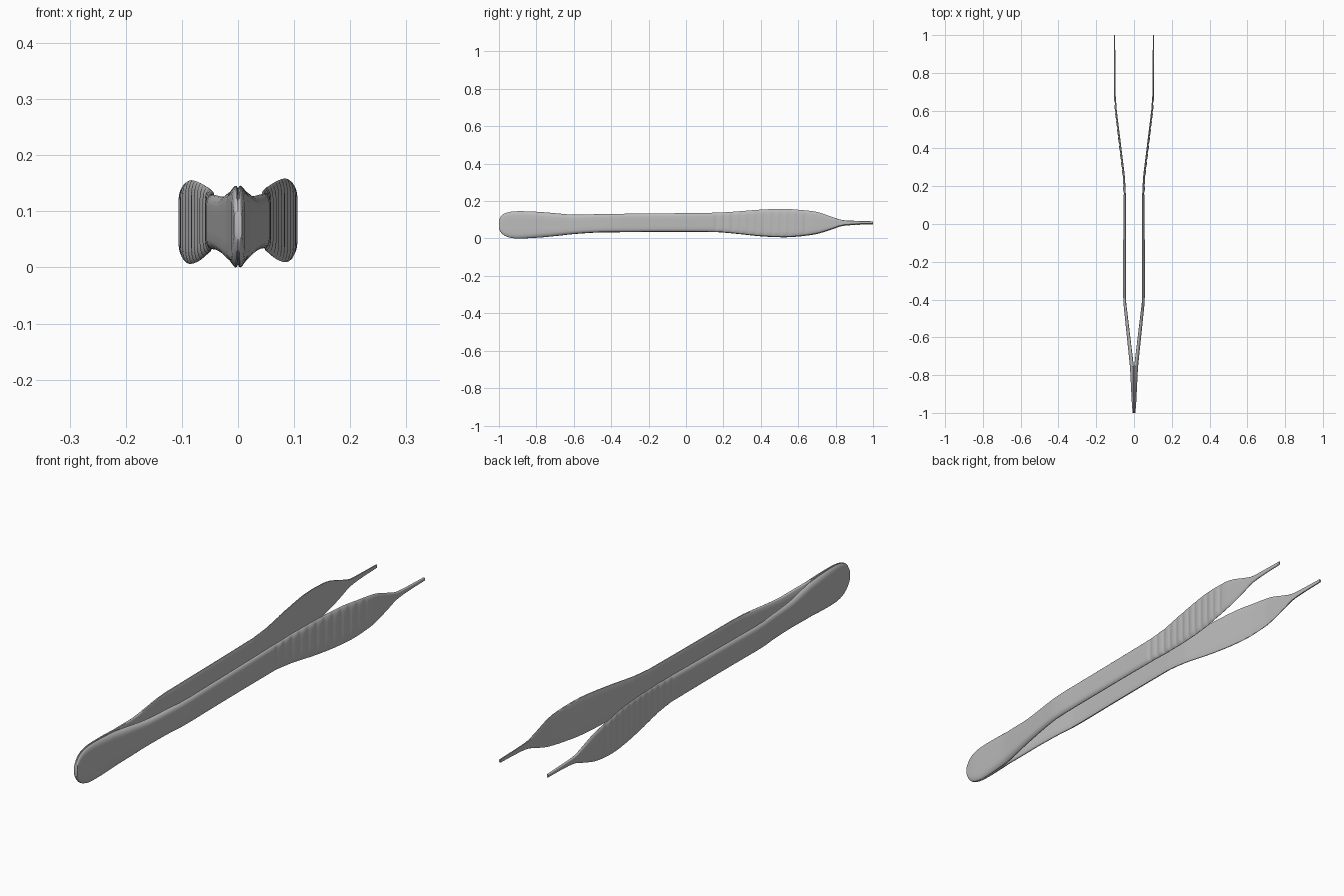
import bpy, bmesh, math

cube = bpy.data.objects.get("Cube")
if cube:
    bpy.data.objects.remove(cube)

steel = bpy.data.materials.new("brushed_steel")
steel.use_nodes = True
steel.diffuse_color = (0.5, 0.5, 0.5, 1)
steel.node_tree.nodes["Principled BSDF"].inputs["Base Color"].default_value = (0.5, 0.5, 0.5, 1)

# Blade outline seen from the side: y, bottom z, top z
OUTLINE = [(-1, .05, .10), (-.99, .033, .118), (-.97, .015, .134), (-.92, .001, .145),
           (-.8, .004, .143), (-.7, .013, .135), (-.6, .024, .127), (-.45, .033, .130),
           (.15, .035, .137), (.25, .028, .142), (.4, .013, .153), (.52, .008, .157),
           (.6, .012, .152), (.7, .026, .140), (.78, .050, .114), (.83, .067, .098),
           (.9, .074, .093), (1, .077, .090)]
# Bend seen from above: y, inner x, outer x
BEND = [(-1, 0, .007), (-.96, 0, .011), (-.8, 0, .019), (-.76, 0, .021),
        (-.42, .041, .056), (-.36, .043, .058), (.15, .043, .056), (.25, .048, .060),
        (.6, .091, .102), (.68, .097, .106), (1, .100, .106)]
# Half section from inner edge to outer face: thickness share, half-height share
HALF = [(0, .5), (0, .93), (.12, .985), (.3, 1), (.5, .97), (.72, .9), (.9, .8), (1, .65), (1, .3)]
SECTION = HALF + [(u, -v) for u, v in reversed(HALF)]
GRIP_START, GRIP_END, RIDGES = .14, .66, 12


def sample(table, y, smooth):
    """Interpolate a table at y, with optional smooth tangents."""
    i = max(k for k in range(len(table) - 1) if table[k][0] <= y or k == 0)
    a, b = table[i], table[i + 1]
    p, n = table[max(i - 1, 0)], table[min(i + 2, len(table) - 1)]
    w = b[0] - a[0]
    t = (y - a[0]) / w
    out = []
    for c in (1, 2):
        value = a[c] + (b[c] - a[c]) * t
        if smooth:
            ma = (b[c] - p[c]) / (b[0] - p[0]) * w
            mb = (n[c] - a[c]) / (n[0] - a[0]) * w
            d = b[c] - a[c]
            value += t * (1 - t) * ((1 - t) * (ma - d) - t * (mb - d))
        out.append(value)
    return out


def groove(y):
    """Depth of the finger grip grooves."""
    if not GRIP_START < y < GRIP_END:
        return 0
    phase = (y - GRIP_START) / (GRIP_END - GRIP_START) * RIDGES
    return .003 * math.sin(math.pi * phase) ** 4


def build_arm(name, side):
    bm = bmesh.new()
    stations = [-1, -.997, -.99, -.98, -.97, -.955, -.94] + [-.92 + i * .02 for i in range(53)]
    stations += [GRIP_START + i * .52 / 96 for i in range(97)] + [.67 + i * .01 for i in range(34)]
    rings = []
    for y in stations:
        low, high = sample(OUTLINE, y, True)
        inner, outer = sample(BEND, y, False)
        mid, half = (low + high) / 2, (high - low) / 2
        ring = []
        for u, v in SECTION:
            x = side * (inner + (outer - inner) * u - groove(y) * u * u)
            ring.append(bm.verts.new((x, y, mid + half * v + .018 * x)))
        rings.append(ring)
    count = len(SECTION)
    for r, s in zip(rings, rings[1:]):
        for i in range(count):
            j = (i + 1) % count
            bm.faces.new((r[i], r[j], s[j], s[i]))
    bm.faces.new(rings[0])
    bm.faces.new(rings[-1])
    bmesh.ops.recalc_face_normals(bm, faces=bm.faces)
    mesh = bpy.data.meshes.new(name)
    bm.to_mesh(mesh)
    bm.free()
    mesh.materials.append(steel)
    arm = bpy.data.objects.new(name, mesh)
    bpy.context.collection.objects.link(arm)
    bpy.ops.object.select_all(action='DESELECT')
    arm.select_set(True)
    bpy.context.view_layer.objects.active = arm
    bpy.ops.object.shade_smooth_by_angle(angle=math.radians(40))


build_arm("left_arm", 1)
build_arm("right_arm", -1)
